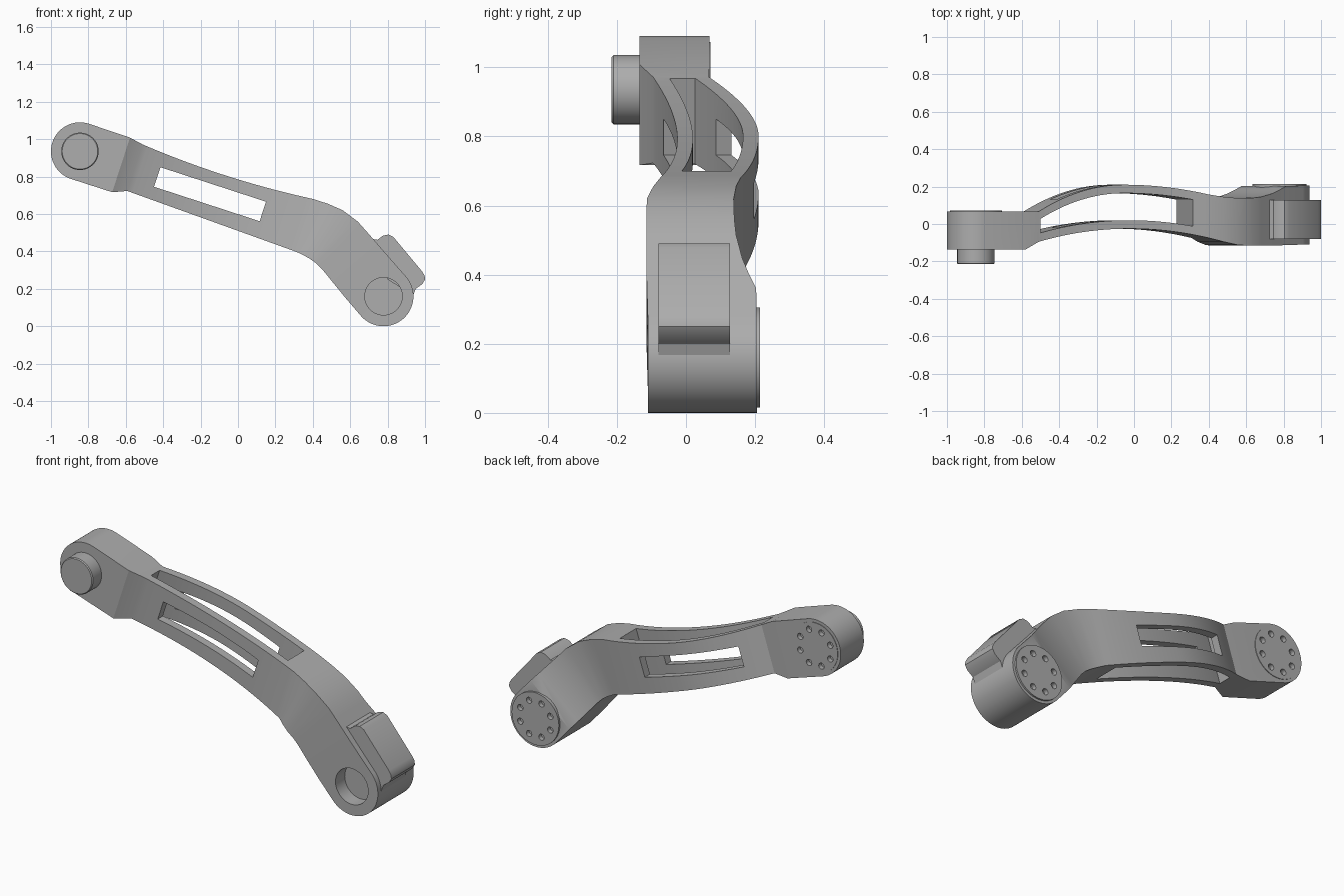
import bpy, bmesh, math
from mathutils import Matrix, Vector

old = bpy.data.objects.get("Cube")
if old:
    bpy.data.objects.remove(old, do_unlink=True)

steel = bpy.data.materials.new("satin_grey")
steel.use_nodes = True
GREY = (0.42, 0.42, 0.42, 1)
steel.diffuse_color = GREY
steel.node_tree.nodes["Principled BSDF"].inputs["Base Color"].default_value = GREY


def finish(name, bm):
    bmesh.ops.recalc_face_normals(bm, faces=bm.faces)
    mesh = bpy.data.meshes.new(name)
    bm.to_mesh(mesh)
    bm.free()
    mesh.materials.append(steel)
    obj = bpy.data.objects.new(name, mesh)
    bpy.context.collection.objects.link(obj)
    return obj


def loft(name, stations):
    """Skin rectangles given as (upper x, upper z, lower x, lower z, front y, back y)."""
    bm = bmesh.new()
    rings = []
    for ux, uz, lx, lz, front, back in stations:
        corners = [(ux, front, uz), (ux, back, uz), (lx, back, lz), (lx, front, lz)]
        rings.append([bm.verts.new(c) for c in corners])
    for a, b in zip(rings, rings[1:]):
        for i in range(4):
            j = (i + 1) % 4
            bm.faces.new((a[i], a[j], b[j], b[i]))
    bm.faces.new(rings[0])
    bm.faces.new(rings[-1])
    return finish(name, bm)


def cylinder(name, centre, radius, front, back, sides=64, edge=0):
    bm = bmesh.new()
    place = Matrix.Translation((centre[0], (front + back) / 2, centre[1]))
    bmesh.ops.create_cone(bm, cap_ends=True, segments=sides, radius1=radius, radius2=radius,
                          depth=back - front, matrix=place @ Matrix.Rotation(math.pi / 2, 4, "X"))
    if edge:
        rims = [e for e in bm.edges if abs(e.verts[0].co.y - e.verts[1].co.y) < 1e-5]
        bmesh.ops.bevel(bm, geom=rims, offset=edge, segments=1, affect="EDGES")
    return finish(name, bm)


def extrude_profile(name, points, front, back):
    bm = bmesh.new()
    face = bm.faces.new([bm.verts.new((x, front, z)) for x, z in points])
    moved = bmesh.ops.extrude_face_region(bm, geom=[face])["geom"]
    bmesh.ops.translate(bm, vec=(0, back - front, 0),
                        verts=[v for v in moved if isinstance(v, bmesh.types.BMVert)])
    return finish(name, bm)


def combine(target, tool, operation="DIFFERENCE"):
    mod = target.modifiers.new("cut", "BOOLEAN")
    mod.operation, mod.object, mod.solver = operation, tool, "EXACT"
    bpy.context.view_layer.objects.active = target
    bpy.ops.object.modifier_apply(modifier=mod.name)
    bpy.data.objects.remove(tool, do_unlink=True)


# Arm frame: u runs along the upper arm, v across it
def arm_point(u, v):
    return 0.95 * u + 0.31 * v, 0.7 - 0.31 * u + 0.95 * v


def arm_station(u, wall=0.0, extra=0.0):
    upper = arm_point(u, 0.08 + 0.1 * (u + 0.12) ** 2 + extra)
    lower = arm_point(u, -0.179 - 0.03 * u - extra)
    front = -0.025 - 0.26 * (u + 0.05) ** 2
    back = 0.21 - (0.6 if u < -0.08 else 0.24) * (u + 0.08) ** 2
    return (*upper, *lower, front + wall, back - wall)


def spread(start, end, count):
    return [start + (end - start) * i / count for i in range(count + 1)]


def round_end(centre, radius, along, front, back):
    """Half-round end, from the full diameter to the tip."""
    c, d = Vector(centre), Vector(along).normalized()
    n = Vector((-d.y, d.x)) if d.x > 0 else Vector((d.y, -d.x))
    result = []
    for t in spread(math.pi / 2, 0.03, 20):
        mid, off = c + d * radius * math.cos(t), n * radius * math.sin(t)
        result.append((*(mid + off), *(mid - off), front, back))
    return result


HEAD, HEAD_R = (-0.845, 0.935), 0.155
TAIL, TAIL_R = (0.778, 0.16), 0.16

# Main body: head, bowed arm, bend and tail
stations = round_end(HEAD, HEAD_R, (-0.95, 0.31), -0.135, 0.068)[::-1]
stations.append((*arm_point(-0.645, 0.114), *arm_point(-0.645, -0.193), -0.135, 0.068))
stations += [arm_station(u) for u in spread(-0.57, 0.386, 32)]
stations += [
    (0.48, 0.655, 0.34, 0.385, -0.095, 0.145),
    (0.56, 0.62, 0.385, 0.36, -0.113, 0.138),
    (0.64, 0.56, 0.42, 0.335, -0.115, 0.14),
    (0.68, 0.515, 0.45, 0.305, -0.115, 0.145),
    (0.74, 0.447, 0.5, 0.243, -0.115, 0.163),
    (0.78, 0.4, 0.54, 0.194, -0.114, 0.183),
    (0.815, 0.36, 0.575, 0.151, -0.113, 0.203),
]
stations += round_end(TAIL, TAIL_R, (0.64, -0.77), -0.11, 0.205)
body = loft("arm_body", stations)

# Open pocket that leaves two bowed rails
combine(body, loft("pocket", [arm_station(u, 0.045, 0.08) for u in spread(-0.56, 0.3, 30)]))

# Long slot through both rails
u0, u1, v0, v1 = -0.441, 0.153, -0.096, 0.014
slot = [arm_point(u0, v0), arm_point(u1, v0), arm_point(u1, v1), arm_point(u0, v1)]
combine(body, extrude_profile("slot", slot, -0.5, 0.5))

# Round socket in the front of the tail
combine(body, cylinder("socket", TAIL, 0.1, -0.3, -0.03))

# Back cover discs with a ring of screw holes
for centre, face_y, radius in ((HEAD, 0.071, 0.138), (TAIL, 0.214, 0.145)):
    combine(body, cylinder("cover", centre, radius, face_y - 0.05, face_y), "UNION")
    for i in range(8):
        a = math.tau * (i + 0.5) / 8
        spot = (centre[0] + 0.1 * math.cos(a), centre[1] + 0.1 * math.sin(a))
        combine(body, cylinder("hole", spot, 0.017, face_y - 0.025, face_y + 0.05, 16))

# Pivot pin on the front of the head
pin = cylinder("pivot_pin", HEAD, 0.1, -0.215, -0.12, edge=0.005)

# Rounded stop block on the outer side of the tail
block = extrude_profile("stop_block", [
    (0.7, 0.47), (0.745, 0.462), (0.775, 0.484), (0.805, 0.49), (0.83, 0.478),
    (0.985, 0.292), (0.998, 0.27), (1.0, 0.25), (0.985, 0.225), (0.95, 0.2),
    (0.937, 0.165), (0.8, 0.25)], -0.08, 0.127)

# Smooth shading with crisp edges
bpy.ops.object.select_all(action="DESELECT")
for obj in (body, pin, block):
    obj.select_set(True)
bpy.context.view_layer.objects.active = body
bpy.ops.object.shade_smooth_by_angle(angle=math.radians(25))
